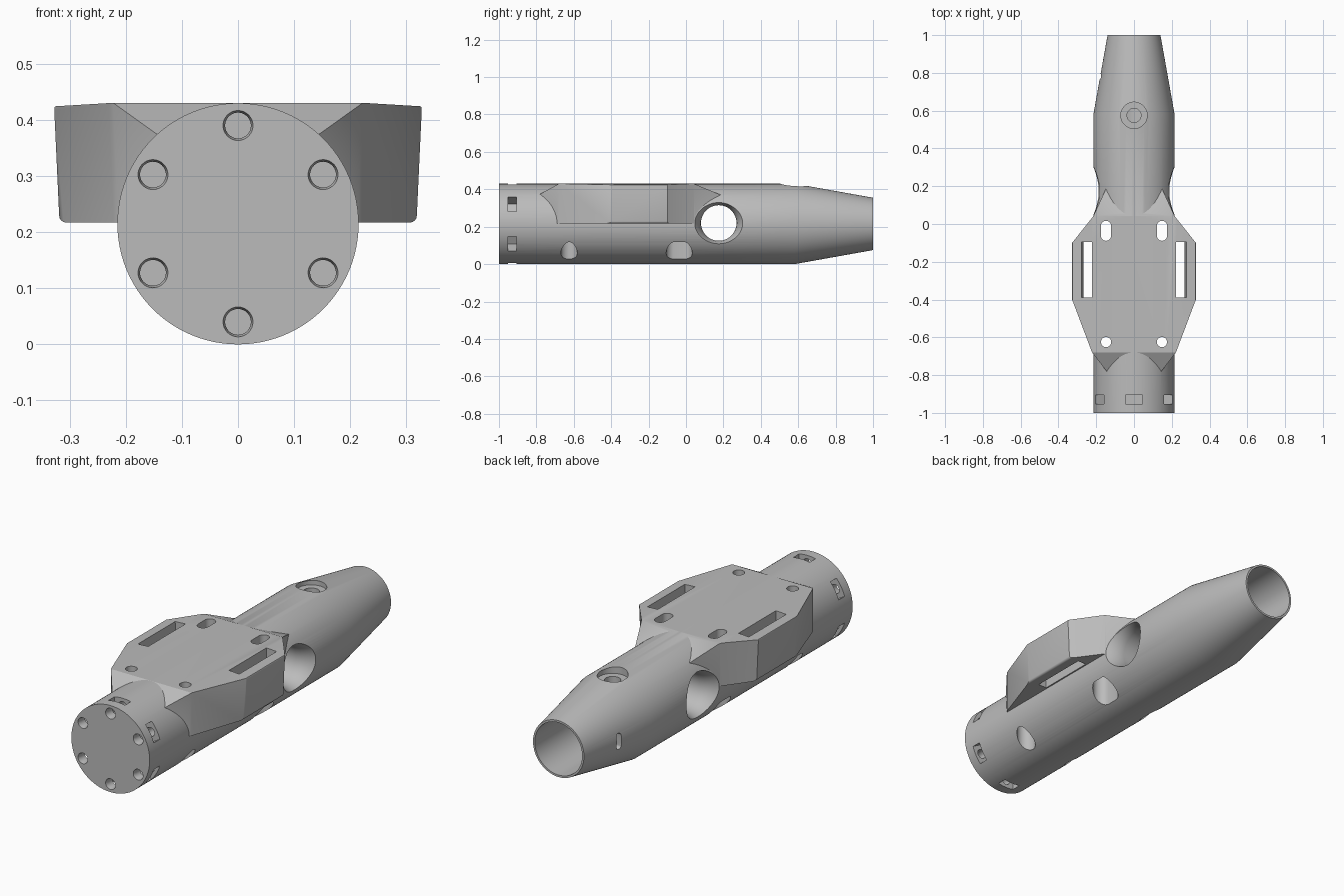
import bpy
import bmesh
from math import radians, pi, cos, sin
from mathutils import Matrix, Vector

if "Cube" in bpy.data.objects:
    bpy.data.objects.remove(bpy.data.objects["Cube"])

R = 0.215          # tube radius and height of its axis
TOP = 0.43         # flat top of the mounting plate

grey = bpy.data.materials.new("plain grey")
grey.use_nodes = True
grey.diffuse_color = (0.5, 0.5, 0.5, 1)
grey.node_tree.nodes["Principled BSDF"].inputs["Base Color"].default_value = (0.5, 0.5, 0.5, 1)


def finish(bm, name, matrix=Matrix()):
    bmesh.ops.recalc_face_normals(bm, faces=bm.faces)
    bm.transform(matrix)
    mesh = bpy.data.meshes.new(name)
    bm.to_mesh(mesh)
    bm.free()
    mesh.materials.append(grey)
    ob = bpy.data.objects.new(name, mesh)
    bpy.context.collection.objects.link(ob)
    return ob


def lathe(name, profile, steps=48, matrix=Matrix()):
    """Turn (radius, y) points around the y axis."""
    bm = bmesh.new()
    vs = [bm.verts.new((r, y, 0)) for r, y in profile]
    es = [bm.edges.new(pair) for pair in zip(vs, vs[1:])]
    bmesh.ops.spin(bm, geom=vs + es, cent=(0, 0, 0), axis=(0, 1, 0),
                   angle=2 * pi, steps=steps, use_duplicate=False)
    bmesh.ops.remove_doubles(bm, verts=bm.verts, dist=1e-5)
    bmesh.ops.dissolve_limit(bm, angle_limit=radians(0.2), verts=bm.verts, edges=bm.edges)
    return finish(bm, name, matrix)


def prism(bottom, top, z0, z1):
    """Join two matching xy outlines at two heights."""
    bm = bmesh.new()
    low = [bm.verts.new((x, y, z0)) for x, y in bottom]
    high = [bm.verts.new((x, y, z1)) for x, y in top]
    bm.faces.new(low)
    bm.faces.new(high)
    n = len(low)
    for i in range(n):
        j = (i + 1) % n
        bm.faces.new((low[i], low[j], high[j], high[i]))
    bmesh.ops.recalc_face_normals(bm, faces=bm.faces)
    return bm


def slot(name, x, y, r, length, z0, z1, matrix=Matrix()):
    """Round-ended slot along y, or a round hole when length is 0."""
    pts = []
    for i in range(32):
        a = 2 * pi * (i + 0.5) / 32
        pts.append((x + r * cos(a), y + r * sin(a) + (length / 2 if sin(a) > 0 else -length / 2)))
    return finish(prism(pts, pts, z0, z1), name, matrix)


def rectangle(x0, x1, y0, y1):
    return [(x0, y0), (x1, y0), (x1, y1), (x0, y1)]


def combine(target, tool, operation="DIFFERENCE"):
    mod = target.modifiers.new(operation.title(), "BOOLEAN")
    mod.operation = operation
    mod.solver = "EXACT"
    mod.object = tool
    bpy.context.view_layer.objects.active = target
    bpy.ops.object.modifier_apply(modifier=mod.name)
    bpy.data.objects.remove(tool)


def cut_plane(bm, point, normal):
    cut = bmesh.ops.bisect_plane(bm, geom=bm.verts[:] + bm.edges[:] + bm.faces[:],
                                 plane_co=point, plane_no=normal, clear_outer=True)
    edges = [e for e in cut["geom_cut"] if isinstance(e, bmesh.types.BMEdge)]
    bmesh.ops.contextual_create(bm, geom=edges)


# Tube with tapered, open rear end
axis = Matrix.Translation((0, 0, R))
body = lathe("tube_body", [(0, -1), (R, -1), (R, 0.58), (0.14, 1), (0.13, 1),
                           (0.13, 0.48), (0, 0.48)], 96, axis)

# Winged mounting plate
half = [(0.122, -0.81), (0.222, -0.68), (0.328, -0.4), (0.328, -0.1), (0.215, 0.042), (0.138, 0.21)]
outline = half + [(-x, y) for x, y in reversed(half)]
base = [(x * 0.97 if abs(x) > 0.3 else x, y) for x, y in outline]
bm = prism(base, outline, 0.217, TOP)
outer = [e for e in bm.edges if all(abs(v.co.x) > 0.3 for v in e.verts)
         and abs(e.verts[0].co.z - e.verts[1].co.z) < 0.01]
bmesh.ops.bevel(bm, geom=outer, offset=0.012, segments=4, affect="EDGES", profile=0.5)
cut_plane(bm, (0, -0.68, TOP), (0, -0.055, 0.1))
cut_plane(bm, (0, 0.042, TOP), (0, 0.06, 0.145))
for side in (-1, 1):
    cut_plane(bm, (0.23 * side, 0, TOP), (0.06 * side, 0, 1))
plate = finish(bm, "mounting_plate")
combine(body, plate, "UNION")

# Strap slots and bolt holes on each side
for side in (-1, 1):
    low = rectangle(0.222 * side, 0.265 * side, -0.388, -0.095)
    high = rectangle(0.222 * side, 0.282 * side, -0.388, -0.095)
    combine(body, finish(prism(low, high, 0.15, 0.5), "strap_cutter"))
    for y, length in ((-0.625, 0), (-0.036, 0.052)):
        x = 0.148 * side
        combine(body, slot("bolt_cutter", x, y, 0.027, length, -0.1, 0.5))
        combine(body, slot("bolt_head_cutter", x, y, 0.044, length, -0.1, 0.28))

# Front screw holes with nut pockets
for i in range(6):
    turn = Matrix.Rotation(radians(60 * i), 4, "Y")
    combine(body, lathe("screw_cutter", [(0, -1.01), (0.029, -1.01), (0.023, -0.984),
                                         (0.023, -0.8), (0, -0.8)], 32,
                        axis @ turn @ Matrix.Translation((0, 0, 0.175))))
    box = rectangle(-0.045, 0.045, -0.952, -0.905)
    combine(body, finish(prism(box, box, 0.135, 0.25), "nut_cutter", axis @ turn))

# Flared cross hole
flare = [(0.095, 0.13), (0.099, 0.155), (0.106, 0.175), (0.115, 0.195), (0.128, 0.215), (0.14, 0.23)]
profile = [(0, -0.23)] + [(r, -d) for r, d in reversed(flare)] + flare + [(0, 0.23)]
combine(body, lathe("cross_cutter", profile, 64,
                    Matrix.Translation((0, 0.175, 0.22)) @ Matrix.Rotation(pi / 2, 4, "Z")))

# Counterbored top hole and small side slit
combine(body, slot("top_counterbore", 0, 0.575, 0.07, 0, 0.395, 0.5))
combine(body, slot("top_hole", 0, 0.575, 0.037, 0, 0.22, 0.5))
combine(body, slot("side_slit", 0, 0, 0.015, 0.05, 0.1, 0.25,
                   Matrix.Translation((0, 0.78, R)) @ Matrix.Rotation(-pi / 2, 4, "Y")
                   @ Matrix.Rotation(pi / 2, 4, "Z")))

# Crisp edges on smooth shading
bpy.ops.object.select_all(action="DESELECT")
body.select_set(True)
bpy.context.view_layer.objects.active = body
bpy.ops.object.shade_smooth_by_angle(angle=radians(25))
